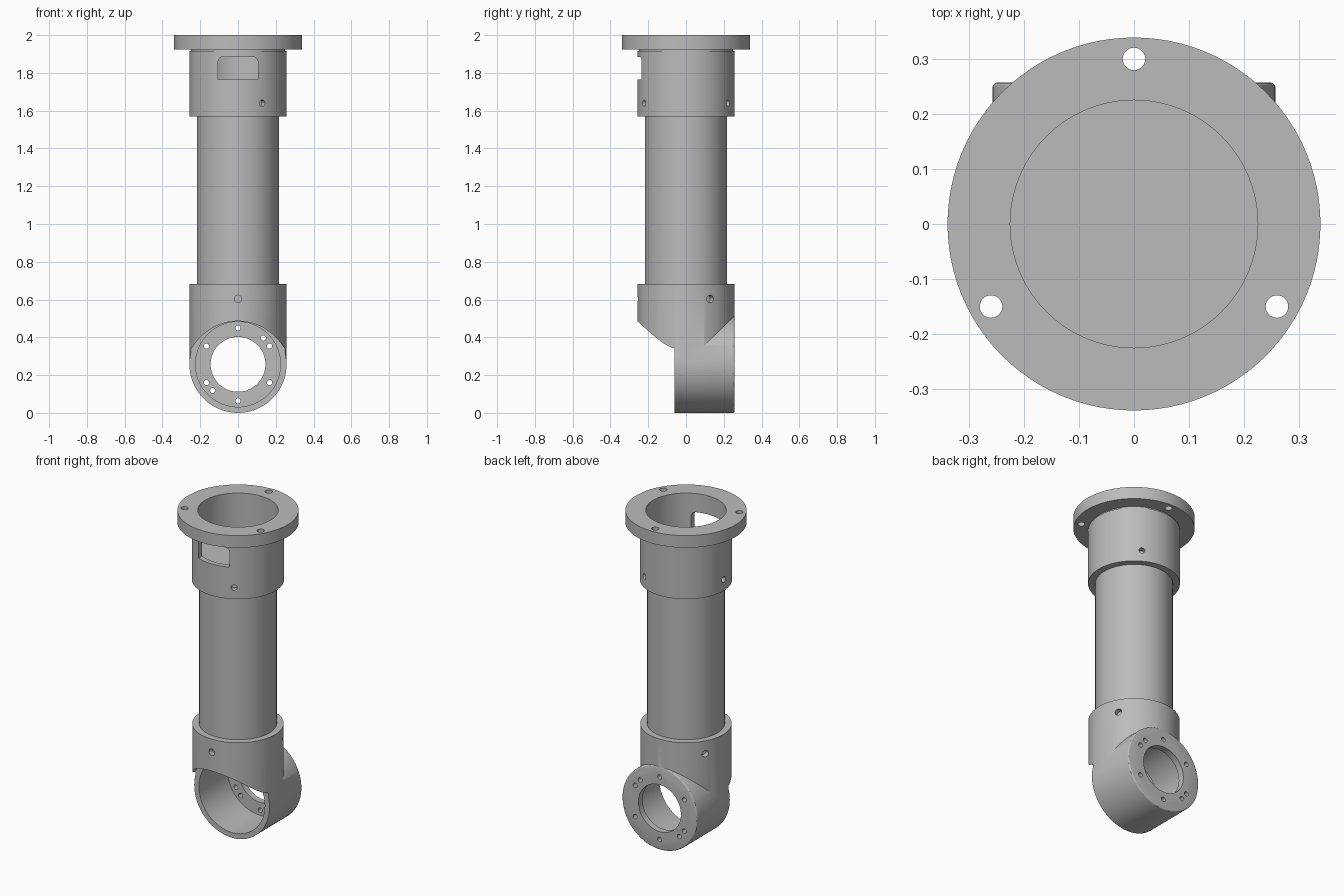
import bpy, bmesh
from math import radians, sin, cos, pi
from mathutils import Vector, Matrix

cube = bpy.data.objects.get("Cube")
if cube:
    bpy.data.objects.remove(cube, do_unlink=True)

grey = bpy.data.materials.new("plain_grey")
grey.use_nodes = True
colour = (0.5, 0.5, 0.5, 1)
grey.diffuse_color = colour
grey.node_tree.nodes["Principled BSDF"].inputs["Base Color"].default_value = colour


def make(name, bm):
    bmesh.ops.recalc_face_normals(bm, faces=bm.faces)
    mesh = bpy.data.meshes.new(name)
    bm.to_mesh(mesh)
    bm.free()
    mesh.materials.append(grey)
    obj = bpy.data.objects.new(name, mesh)
    bpy.context.collection.objects.link(obj)
    return obj


def rod(name, start, end, r1, r2=None, sides=96):
    """Cylinder or cone between two points."""
    a, b = Vector(start), Vector(end)
    turn = (b - a).to_track_quat('Z', 'Y').to_matrix().to_4x4()
    bm = bmesh.new()
    bmesh.ops.create_cone(bm, cap_ends=True, segments=sides, radius1=r1,
                          radius2=r1 if r2 is None else r2, depth=(b - a).length,
                          matrix=Matrix.Translation((a + b) / 2) @ turn)
    return make(name, bm)


def lathe(name, profile, steps=96):
    """Turn an (r, z) profile around the z axis."""
    bm = bmesh.new()
    verts = [bm.verts.new((r, 0, z)) for r, z in profile]
    edges = [bm.edges.new(pair) for pair in zip(verts, verts[1:])]
    bmesh.ops.spin(bm, geom=verts + edges, axis=(0, 0, 1), cent=(0, 0, 0),
                   angle=2 * pi, steps=steps)
    bmesh.ops.remove_doubles(bm, verts=bm.verts, dist=0.0001)
    return make(name, bm)


def combine(target, other, operation='DIFFERENCE'):
    """Apply a boolean and discard the helper."""
    other.hide_render = True
    mod = target.modifiers.new("boolean", 'BOOLEAN')
    mod.operation, mod.solver, mod.object = operation, 'EXACT', other
    bpy.context.view_layer.objects.active = target
    bpy.ops.object.modifier_apply(modifier=mod.name)
    bpy.data.objects.remove(other, do_unlink=True)


def radial_holes(target, angles, z, r):
    for a in map(radians, angles):
        d = Vector((cos(a), sin(a), 0))
        up = Vector((0, 0, z))
        combine(target, rod("hole", d * 0.222 + up, d * 0.3 + up, r, sides=24))


# Upper collar with mounting flange and blind socket
collar = lathe("flanged_collar", [
    (0, 1.57), (0.257, 1.57), (0.257, 1.915), (0.25, 1.915), (0.25, 1.925),
    (0.339, 1.925), (0.339, 2), (0.225, 2), (0.225, 1.75), (0, 1.75)])

# Flange bolt holes
for a in (90, 210, 330):
    x, y = 0.3 * cos(radians(a)), 0.3 * sin(radians(a))
    combine(collar, rod("hole", (x, y, 1.9), (x, y, 2.1), 0.0205, sides=32))
radial_holes(collar, (-60, 60, 180), 1.64, 0.017)

# Front window with rounded upper corners
bm = bmesh.new()
bmesh.ops.create_cube(bm, size=1, matrix=Matrix.Translation((0, -0.2, 1.825))
                      @ Matrix.Diagonal((0.21, 0.2, 0.12, 1)))
upper = [e for e in bm.edges if all(v.co.z > 1.85 for v in e.verts)
         and abs(e.verts[0].co.x - e.verts[1].co.x) < 0.01]
bmesh.ops.bevel(bm, geom=upper, offset=0.025, segments=6, profile=0.5, affect='EDGES')
combine(collar, make("window_cutter", bm))

# Long tube
tube = rod("main_tube", (0, 0, 0.62), (0, 0, 1.62), 0.217)

# Lower elbow: upright socket joined to a sideways cup
axis = 0.257
elbow = lathe("elbow", [(0, 0.25), (0.256, 0.25), (0.256, 0.683), (0, 0.683)])
cup = rod("cup", (0, -0.062, axis), (0, 0.257, axis), 0.257)
bm = bmesh.new()
bm.from_mesh(cup.data)
rim = [e for e in bm.edges if all(v.co.y > 0.25 for v in e.verts)]
bmesh.ops.bevel(bm, geom=rim, offset=0.008, segments=3, profile=0.5, affect='EDGES')
bm.to_mesh(cup.data)
bm.free()
combine(elbow, cup, 'UNION')

# Flared front relief, cup bore and rear opening
combine(elbow, rod("relief", (0, -0.32, axis), (0, -0.06, axis), 0.2175, 0.263))
combine(elbow, rod("bore", (0, -0.1, axis), (0, 0.217, axis), 0.225))
combine(elbow, rod("opening", (0, 0.15, axis), (0, 0.3, axis), 0.145))

# Rear plate bolt holes
for a in (30, 90, 150, 210, 270, 330, 46, 226):
    x, z = 0.193 * cos(radians(a)), axis + 0.193 * sin(radians(a))
    combine(elbow, rod("hole", (x, 0.19, z), (x, 0.3, z), 0.014, sides=24))
radial_holes(elbow, (-90, 30, 150), 0.603, 0.02)

# Smooth round walls, crisp edges
bpy.ops.object.select_all(action='DESELECT')
for obj in (collar, tube, elbow):
    obj.select_set(True)
    bpy.context.view_layer.objects.active = obj
bpy.ops.object.shade_smooth_by_angle(angle=radians(30))
